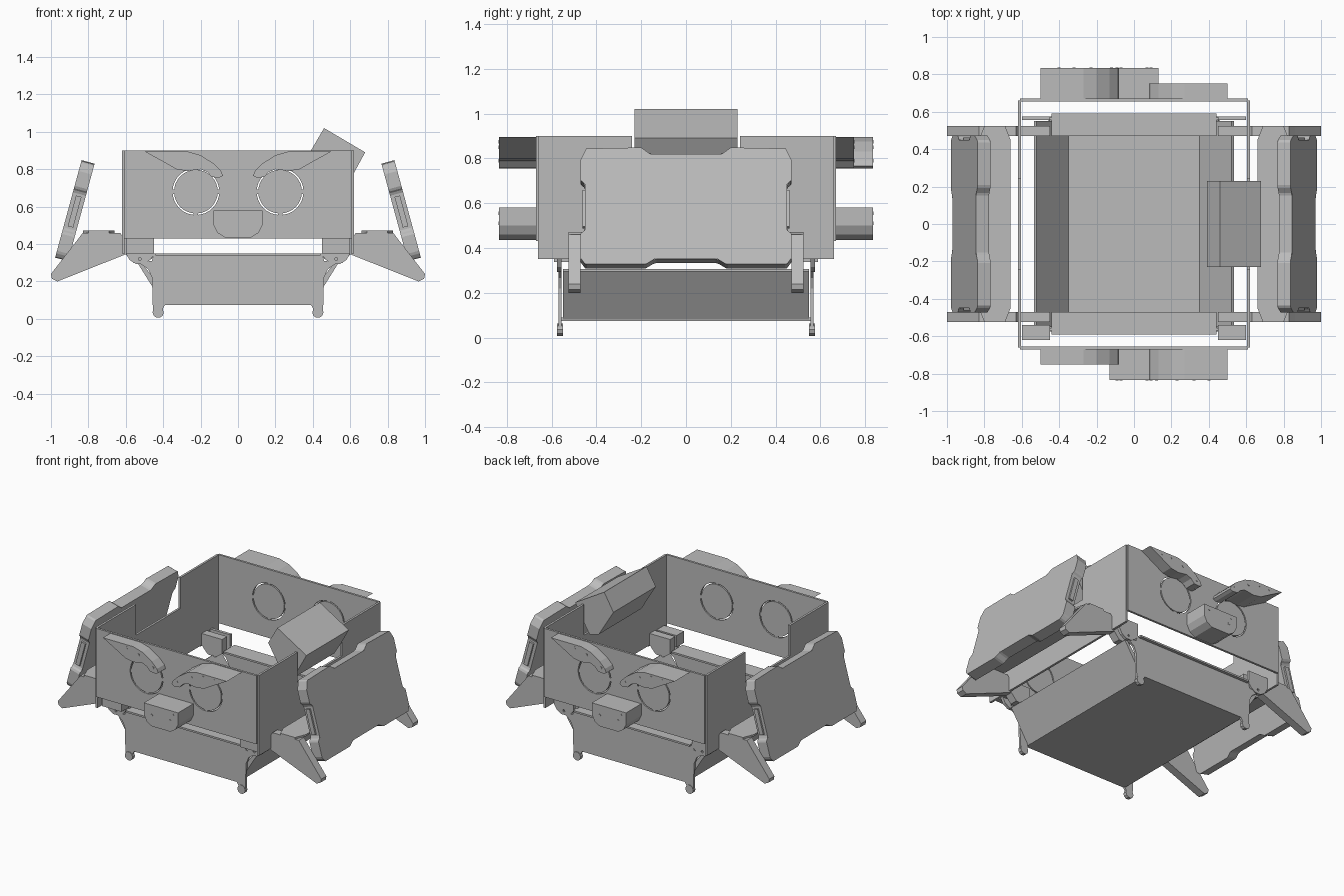
import bpy, math
from mathutils import Matrix

old = bpy.data.objects.get("Cube")
if old:
    bpy.data.objects.remove(old)

grey = bpy.data.materials.new("plain_grey")
grey.use_nodes = True
colour = (0.5, 0.5, 0.5, 1)
grey.diffuse_color = colour
grey.node_tree.nodes["Principled BSDF"].inputs["Base Color"].default_value = colour

# Local profile axes (u, v, depth) mapped to the world
FRONT = Matrix(((1, 0, 0, 0), (0, 0, -1, 0), (0, 1, 0, 0), (0, 0, 0, 1)))
SIDE = Matrix(((0, 0, 1, 0), (1, 0, 0, 0), (0, 1, 0, 0), (0, 0, 0, 1)))
TURN = Matrix.Rotation(math.pi, 4, 'Z')


def plate(name, loops, depth, matrix):
    """Extruded flat outline; nested loops cut holes and islands."""
    cu = bpy.data.curves.new(name, 'CURVE')
    cu.dimensions = '2D'
    cu.fill_mode = 'BOTH'
    cu.extrude = depth / 2
    for pts in loops:
        sp = cu.splines.new('POLY')
        sp.points.add(len(pts) - 1)
        for p, (u, v) in zip(sp.points, pts):
            p.co = (u, v, 0, 1)
        sp.use_cyclic_u = True
    tmp = bpy.data.objects.new(name + "_profile", cu)
    bpy.context.collection.objects.link(tmp)
    dg = bpy.context.evaluated_depsgraph_get()
    me = bpy.data.meshes.new_from_object(tmp.evaluated_get(dg))
    bpy.data.objects.remove(tmp)
    me.transform(matrix)
    me.materials.clear()
    me.materials.append(grey)
    for p in me.polygons:
        p.use_smooth = False
    ob = bpy.data.objects.new(name, me)
    bpy.context.collection.objects.link(ob)
    return ob


def front(name, loops, y0, y1, turn=False):
    m = Matrix.Translation((0, (y0 + y1) / 2, 0)) @ FRONT
    return plate(name, loops, abs(y1 - y0), TURN @ m if turn else m)


def side(name, loops, x0, x1):
    return plate(name, loops, abs(x1 - x0), Matrix.Translation(((x0 + x1) / 2, 0, 0)) @ SIDE)


def rect(u0, u1, v0, v1):
    return [(u0, v0), (u1, v0), (u1, v1), (u0, v1)]


def circle(u, v, r, n=32):
    return [(u + r * math.cos(2 * math.pi * i / n), v + r * math.sin(2 * math.pi * i / n))
            for i in range(n)]


def flip(pts, s):
    return [(s * u, v) for u, v in pts]


def mirrored(half):
    return half + [(-u, v) for u, v in reversed(half)]


# End panels with round knock-outs, grips and pods; the back is the front turned round
claw = [(.5, .895), (.27, .895), (.2, .875), (.13, .83), (.09, .79), (.08, .765), (.1, .755),
        (.14, .758), (.165, .785), (.2, .8), (.27, .79), (.33, .8), (.4, .84)]
pod = mirrored([(.13, .58), (.13, .5), (.11, .46), (.07, .435)])
for turn, end in ((False, "front"), (True, "back")):
    loops = [rect(-.61, .61, .43, .9)]
    for x in (-.225, .225):
        loops += [circle(x, .68, .125), circle(x, .68, .117)]
    front(end + "_panel", loops, -.67, -.655, turn)
    for x in (-.225, .225):
        for dx, dz in ((.121, 0), (-.121, 0), (0, .121), (0, -.121)):
            front(end + "_disc_tab", [rect(x + dx - .012, x + dx + .012,
                  .68 + dz - .012, .68 + dz + .012)], -.668, -.657, turn)
    for s, tip in ((-1, -.75), (1, -.835)):
        front(end + "_grip", [flip(claw, s)], tip, -.67, turn)
        for u, v in ((.4, .875), (.32, .875), (.23, .85), (.12, .79)):
            front(end + "_grip_rivet", [circle(s * u, v, .008, 8)], tip - .002, tip, turn)
    front(end + "_pod", [pod], -.835, -.67, turn)
    for u, v in ((.07, .51), (-.07, .51), (.09, .555), (-.09, .555)):
        front(end + "_pod_rivet", [circle(u, v, .008, 8)], -.837, -.835, turn)

# Side panels with a wide notch in the top edge
wall = [(-.66, .35), (.66, .35), (.66, .9), (.24, .9), (.24, .69), (-.24, .69),
        (-.24, .9), (-.66, .9)]
for s, name in ((1, "left"), (-1, "right")):
    side(name + "_panel", [wall], s * .605, s * .62)

# Lower tub: end plates with feet, flanges, floor and sloping sides
tub_end = mirrored([(.39, .075), (.41, .04), (.455, .045), (.46, .22), (.48, .265),
                    (.53, .3), (.46, .31), (.45, .35)])
for s, end in ((-1, "front"), (1, "back")):
    front("tub_%s_plate" % end, [tub_end], s * .555, s * .57)
    front("tub_%s_flange" % end, [rect(-.44, .44, .338, .35)], s * .47, s * .59)
    for x in (-.427, .427):
        front("tub_foot", [circle(x, .035, .03, 10)], s * .55, s * .575)
front("tub_floor", [rect(-.4, .4, .075, .09)], -.56, .56)
for s in (1, -1):
    front("tub_side", [flip([(.35, .09), (.4, .08), (.535, .295), (.52, .305)], s)], -.55, .55)

# Arms, hinge ears, hinge blocks and shelves
arm = [(1, .24), (.995, .215), (.965, .2), (.6, .345), (.56, .3), (.5, .295), (.45, .33),
       (.45, .43), (.61, .43), (.63, .46), (.83, .46), (.86, .42)]
ear = [(.45, .43), (.6, .43), (.6, .35), (.58, .315), (.545, .293), (.505, .293),
       (.47, .315), (.45, .34)]
shelf = [(.66, -.45), (.69, -.525), (.8, -.525), (.83, -.45),
         (.83, .45), (.8, .525), (.69, .525), (.66, .45)]
for s in (1, -1):
    for e in (1, -1):
        front("arm", [flip(arm, s)], e * .47, e * .525)
        front("hinge_ear", [flip(ear, s), circle(s * .525, .32, .008, 8)], e * .555, e * .575)
    front("hinge_block", [flip(rect(.45, .6, .35, .43), s)], -.62, -.54)
    plate("arm_shelf", [flip(shelf, s)], .012, Matrix.Translation((0, 0, .466)))

# Tilted wing shields with notched edges and recessed side bars
shield = mirrored([(.14, .025), (.18, 0), (.45, 0), (.472, .03), (.472, .14), (.45, .16),
                   (.45, .37), (.472, .39), (.472, .48), (.445, .535), (.2, .54), (.16, .51)])
for s, name in ((1, "left"), (-1, "right")):
    m = (Matrix.Translation((s * .943, 0, .318))
         @ Matrix.Rotation(-s * math.radians(15.2), 4, 'Y') @ SIDE)
    ob = plate(name + "_shield", [shield], .072, m)
    bev = ob.modifiers.new("edge", 'BEVEL')
    bev.width = .008
    bev.segments = 1
    for e in (1, -1):
        plate(name + "_shield_bar", [rect(e * .445, e * .462, .18, .35)], .03, m)

# Tilted box resting in the left panel notch
box = [(.46, 1.02), (.68, .89), (.62, .78), (.57, .7), (.5, .72), (.39, .9)]
front("tilted_box", [box], -.23, .23)
